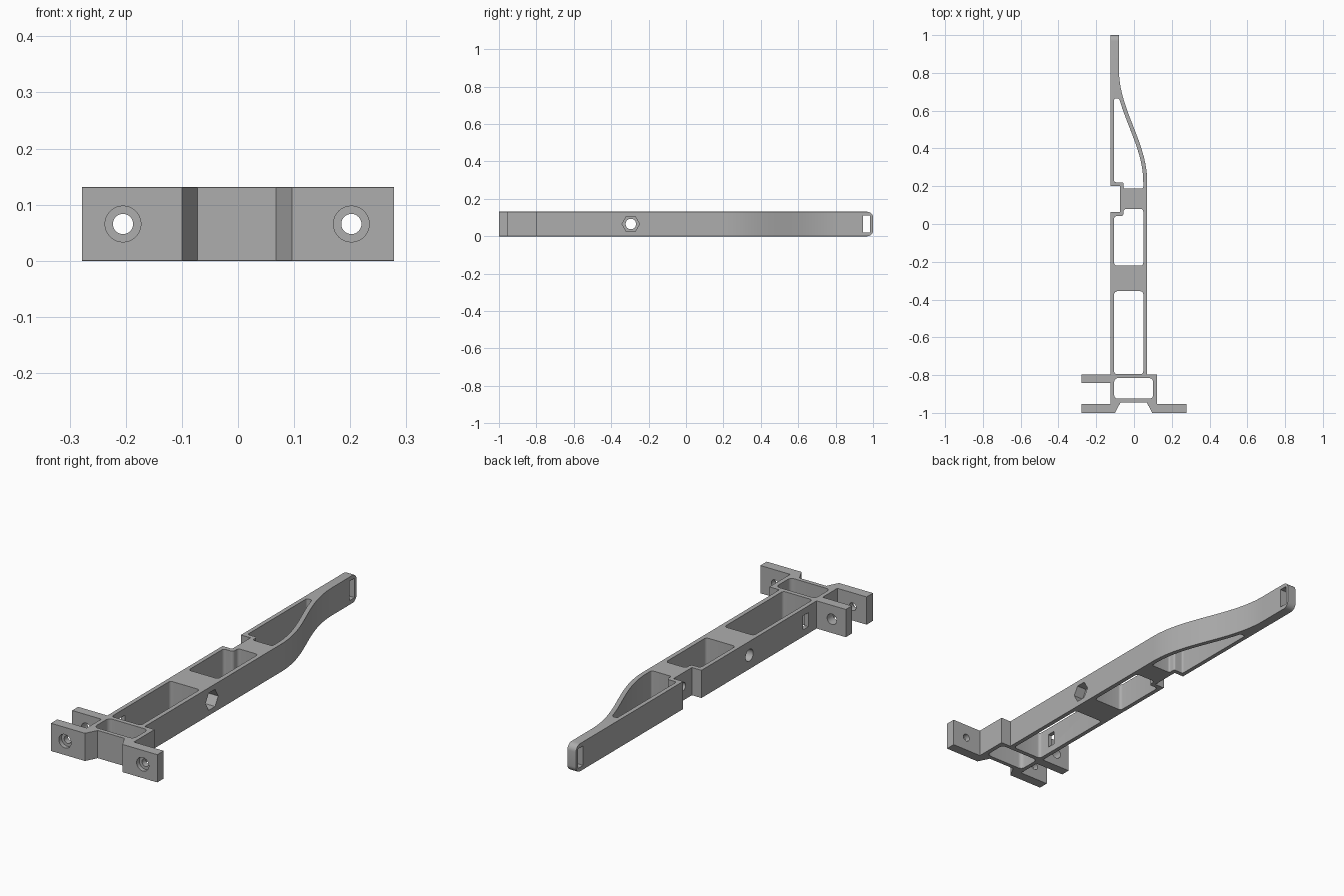
import bpy, bmesh, math
from mathutils import Matrix, Vector

H = 0.131          # height of the whole arm
MID = H / 2
WALL = 0.021

cube = bpy.data.objects.get("Cube")
if cube:
    bpy.data.objects.remove(cube, do_unlink=True)

grey = bpy.data.materials.new("plain_grey")
grey.use_nodes = True
colour = (0.42, 0.42, 0.42, 1)
grey.diffuse_color = colour
grey.node_tree.nodes["Principled BSDF"].inputs["Base Color"].default_value = colour


def add_object(name, bm):
    bmesh.ops.recalc_face_normals(bm, faces=bm.faces)
    mesh = bpy.data.meshes.new(name)
    bm.to_mesh(mesh)
    bm.free()
    mesh.materials.append(grey)
    obj = bpy.data.objects.new(name, mesh)
    bpy.context.collection.objects.link(obj)
    return obj


def prism(points, low, high, radius=0):
    """Extruded outline, with its sharp upright corners optionally rounded."""
    bm = bmesh.new()
    face = bm.faces.new([bm.verts.new((x, y, low)) for x, y in points])
    top = bmesh.ops.extrude_face_region(bm, geom=[face])["geom"]
    bmesh.ops.translate(bm, vec=(0, 0, high - low),
                        verts=[v for v in top if isinstance(v, bmesh.types.BMVert)])
    bmesh.ops.recalc_face_normals(bm, faces=bm.faces)
    if radius:
        upright = [e for e in bm.edges
                   if abs(e.verts[0].co.z - e.verts[1].co.z) > 0.05
                   and e.calc_face_angle() > 0.6]
        bmesh.ops.bevel(bm, geom=upright, offset=radius, segments=5,
                        profile=0.5, affect='EDGES')
    return bm


def rect(x0, x1, y0, y1):
    return [(x0, y0), (x1, y0), (x1, y1), (x0, y1)]


def cut(body, cutter):
    mod = body.modifiers.new("cut", 'BOOLEAN')
    mod.operation = 'DIFFERENCE'
    mod.solver = 'EXACT'
    mod.object = cutter
    bpy.context.view_layer.objects.active = body
    bpy.ops.object.modifier_apply(modifier=mod.name)
    bpy.data.objects.remove(cutter, do_unlink=True)


def bore(body, axis, start, end, a, radius, sides=32, spin=0):
    """Cut a round or many-sided hole along x or y at mid height."""
    bm = bmesh.new()
    bmesh.ops.create_cone(bm, cap_ends=True, segments=sides, radius1=radius,
                          radius2=radius, depth=abs(end - start))
    bmesh.ops.rotate(bm, matrix=Matrix.Rotation(spin, 3, 'Z'), verts=bm.verts)
    turn = Matrix.Rotation(math.pi / 2, 3, 'Y' if axis == 'x' else 'X')
    bmesh.ops.rotate(bm, matrix=turn, verts=bm.verts)
    middle = (start + end) / 2
    place = (middle, a, MID) if axis == 'x' else (a, middle, MID)
    bmesh.ops.translate(bm, vec=place, verts=bm.verts)
    cut(body, add_object("bore_cutter", bm))


def sweep(t):
    """Point on the S-shaped flank, t from 0 (low end) to 1 (tip end)."""
    return Vector((-0.005 + 0.075 * math.cos(math.pi * t), 0.22 + 0.6 * t))


def inner_sweep(t):
    d = (sweep(t + 0.01) - sweep(t - 0.01)).normalized()
    return sweep(t) + WALL * Vector((-d.y, d.x))


# Arm outline with front flanges, rear tab and side notch
flank = [tuple(sweep(i / 24)) for i in range(25)]
outline = [(-0.278, -1), (-0.1, -1), (-0.072, -0.945), (0.068, -0.945),
           (0.096, -1), (0.278, -1), (0.278, -0.952), (0.122, -0.952),
           (0.122, -0.797), (0.07, -0.797)] + flank + [
           (-0.08, 1), (-0.125, 1), (-0.125, 0.2), (-0.075, 0.2),
           (-0.075, 0.063), (-0.125, 0.063), (-0.125, -0.797),
           (-0.278, -0.797), (-0.278, -0.842), (-0.125, -0.842),
           (-0.125, -0.952), (-0.278, -0.952)]
bm = prism(outline, 0, H)
tip = [e for e in bm.edges if all(v.co.y > 0.99 for v in e.verts)
       and abs(e.verts[0].co.z - e.verts[1].co.z) < 0.01]
bmesh.ops.bevel(bm, geom=tip, offset=0.03, segments=6, profile=0.5, affect='EDGES')
arm = add_object("bracket_arm", bm)

# Open windows through the arm
inner = [tuple(inner_sweep(i / 24)) for i in range(0, 19)]
upper = [(-0.055, 0.187), (0.049, 0.187)] + inner + [
         (-0.105, inner[-1][1]), (-0.105, 0.221), (-0.055, 0.221)]
middle = [(-0.105, -0.22), (0.049, -0.22), (0.049, 0.08), (-0.055, 0.08),
          (-0.055, 0.042), (-0.105, 0.042)]
windows = [(upper, 0.009), (middle, 0.014),
           (rect(-0.105, 0.049, -0.795, -0.356), 0.014),
           (rect(-0.105, 0.101, -0.925, -0.816), 0.02)]
for points, radius in windows:
    cut(arm, add_object("window_cutter", prism(points, -0.1, H + 0.1, radius)))

# Small chamfer along the top and bottom rims
bm = bmesh.new()
bm.from_mesh(arm.data)
bmesh.ops.remove_doubles(bm, verts=bm.verts, dist=0.0001)
bm.normal_update()
rims = [e for e in bm.edges if len(e.link_faces) == 2
        and min(abs(f.normal.z) for f in e.link_faces) < 0.1
        and max(abs(f.normal.z) for f in e.link_faces) > 0.999]
bmesh.ops.bevel(bm, geom=rims, offset=0.004, segments=1, affect='EDGES', clamp_overlap=True)
bm.to_mesh(arm.data)
bm.free()

# Counterbored mounting holes in the flanges and the tab behind
for x in (-0.205, 0.202):
    bore(arm, 'y', -1.05, -0.9, x, 0.018)
    bore(arm, 'y', -1.05, -0.98, x, 0.032)
bore(arm, 'y', -0.88, -0.75, -0.205, 0.025)

# Cross bolt hole with hexagonal nut pocket, and blind hole in the notch
bore(arm, 'x', -0.2, 0.2, -0.295, 0.028)
bore(arm, 'x', 0.02, 0.2, -0.295, 0.047, sides=6)
bore(arm, 'x', -0.2, 0.0, 0.13, 0.02)

# Slots in the side wall and at the tip
for points, half in ((rect(-0.2, -0.09, -0.735, -0.695), 0.033),
                     (rect(-0.2, 0, 0.947, 0.985), 0.046)):
    cut(arm, add_object("slot_cutter", prism(points, MID - half, MID + half)))

bpy.ops.object.select_all(action='DESELECT')
arm.select_set(True)
bpy.context.view_layer.objects.active = arm
bpy.ops.object.shade_smooth_by_angle(angle=math.radians(25))
